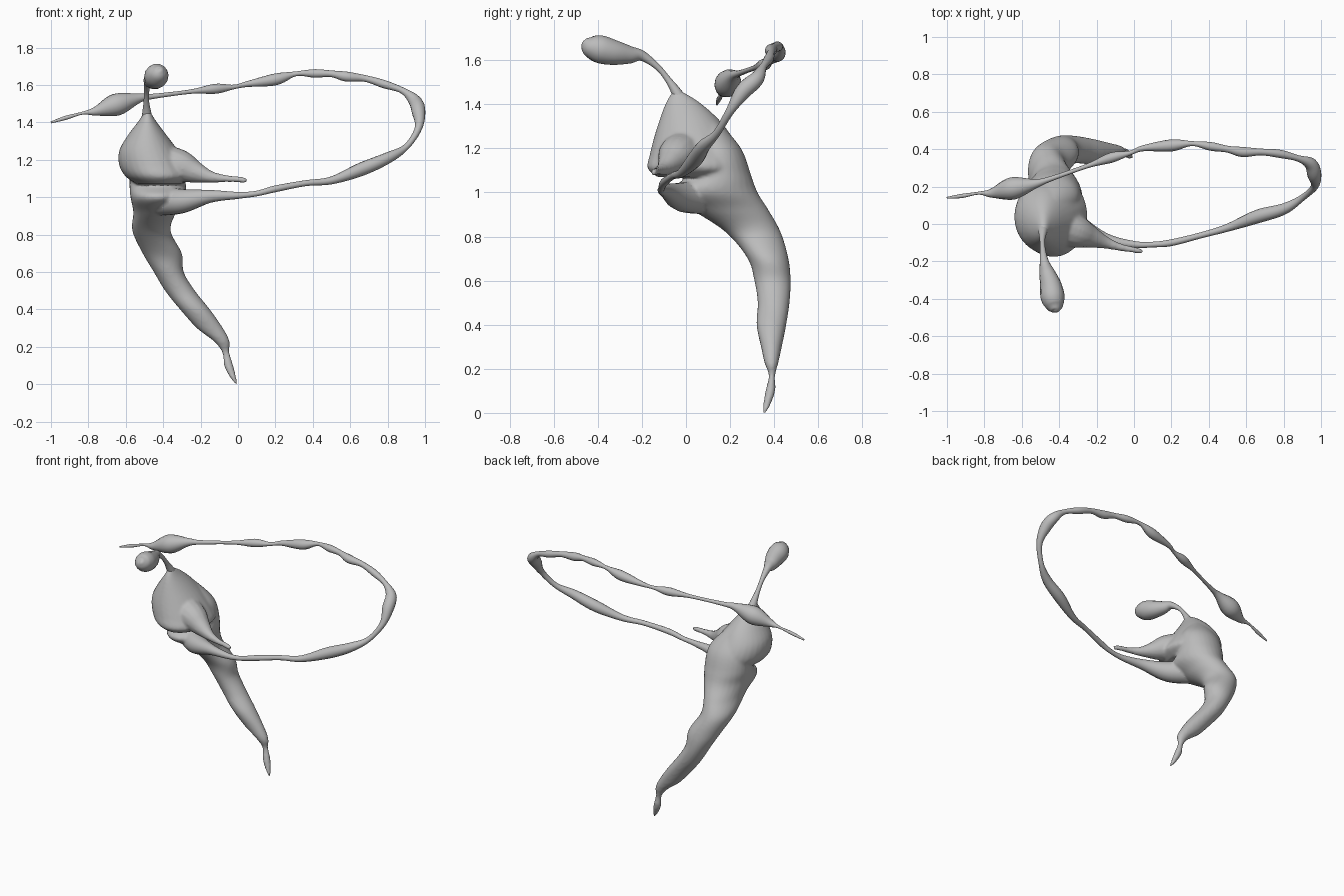
import bpy, bmesh, math
from mathutils import Vector

cube = bpy.data.objects.get("Cube")
if cube:
    bpy.data.objects.remove(cube)

grey = bpy.data.materials.new("plain grey")
grey.use_nodes = True
colour = (0.5, 0.5, 0.5, 1)
grey.diffuse_color = colour
grey.node_tree.nodes["Principled BSDF"].inputs["Base Color"].default_value = colour


def spline(rows, steps=6):
    """Smooth interpolation through rows of numbers."""
    result = []
    for i in range(len(rows) - 1):
        a, b, c, d = (rows[max(i - 1, 0)], rows[i], rows[i + 1],
                      rows[min(i + 2, len(rows) - 1)])
        for k in range(steps):
            t = k / steps
            result.append([q + t * ((r - p) + t * ((2 * p - 5 * q + 4 * r - s)
                           + t * (3 * (q - r) + s - p))) / 2
                           for p, q, r, s in zip(a, b, c, d)])
    return result + [list(rows[-1])]


def skin(bm, rings):
    """Bridge closed rings of points and cap both ends."""
    loops = [[bm.verts.new(p) for p in ring] for ring in rings]
    n = len(loops[0])
    for low, high in zip(loops, loops[1:]):
        for i in range(n):
            j = (i + 1) % n
            bm.faces.new((low[i], low[j], high[j], high[i]))
    bm.faces.new(list(reversed(loops[0])))
    bm.faces.new(loops[-1])


def tube(bm, rows, sides=14):
    """Round tube through rows of x, y, z, radius."""
    path = spline(rows)
    points = [Vector(p[:3]) for p in path]
    rings = []
    for i, p in enumerate(points):
        tangent = (points[min(i + 1, len(points) - 1)] - points[max(i - 1, 0)]).normalized()
        side = tangent.cross(Vector((0, 0, 1))).normalized()
        up = side.cross(tangent)
        radius = max(path[i][3], 0.004)
        rings.append([p + radius * (side * math.cos(a) + up * math.sin(a))
                      for a in (math.tau * k / sides for k in range(sides))])
    skin(bm, rings)


def loft(bm, rows, sides=28):
    """Stacked level ellipses from rows of z, min x, max x, min y, max y."""
    rings = []
    for z, x0, x1, y0, y1 in spline(rows):
        rings.append([Vector(((x0 + x1) / 2 + (x1 - x0) / 2 * math.cos(a),
                              (y0 + y1) / 2 + (y1 - y0) / 2 * math.sin(a), z))
                      for a in (math.tau * k / sides for k in range(sides))])
    skin(bm, rings)


def finish(bm, name):
    bmesh.ops.recalc_face_normals(bm, faces=bm.faces)
    mesh = bpy.data.meshes.new(name)
    bm.to_mesh(mesh)
    bm.free()
    mesh.materials.append(grey)
    mesh.polygons.foreach_set("use_smooth", [True] * len(mesh.polygons))
    obj = bpy.data.objects.new(name, mesh)
    bpy.context.collection.objects.link(obj)
    return obj


# Body: chest, hips tapering into one leg, and the roots of both arms
chest = [(1.46, -.5, -.47, -.06, -.02), (1.41, -.53, -.44, -.09, .06),
         (1.33, -.59, -.38, -.12, .15), (1.25, -.635, -.32, -.145, .21),
         (1.17, -.635, -.27, -.165, .25), (1.11, -.6, -.25, -.175, .26),
         (1.07, -.54, -.3, -.13, .22)]
hips_and_leg = [(1.32, -.52, -.4, .04, .15), (1.2, -.57, -.3, .03, .25),
                (1.08, -.58, -.28, .01, .295),
                (1, -.575, -.28, -.08, .325), (.92, -.56, -.33, .03, .375),
                (.82, -.565, -.36, .18, .43), (.7, -.51, -.3, .28, .465),
                (.6, -.45, -.29, .31, .475), (.5, -.39, -.23, .325, .47),
                (.4, -.31, -.15, .32, .455), (.3, -.22, -.08, .34, .435),
                (.23, -.13, -.045, .355, .42), (.17, -.085, -.045, .375, .405),
                (.1, -.075, -.025, .36, .405), (.04, -.045, -.01, .35, .385),
                (0, -.015, -.002, .35, .365)]
short_arm = [(-.42, 0, 1.18, .11), (-.31, -.04, 1.165, .09), (-.23, -.07, 1.135, .06),
             (-.15, -.1, 1.11, .033), (-.07, -.125, 1.1, .02), (.01, -.14, 1.095, .016),
             (.045, -.15, 1.09, .014)]

# Long arm sweeping round as a beaded hoop
long_arm = [(-.42, .08, .98, .08), (-.3, -.02, .98, .066), (-.15, -.085, 1.005, .035),
            (0, -.11, 1.01, .019), (.1, -.11, 1.02, .015), (.2, -.1, 1.045, .018),
            (.36, -.06, 1.075, .016), (.5, -.02, 1.09, .021), (.66, .04, 1.15, .036),
            (.8, .08, 1.21, .03), (.9, .14, 1.27, .017), (.965, .2, 1.37, .02),
            (.965, .26, 1.46, .037), (.945, .32, 1.515, .034), (.88, .35, 1.57, .017),
            (.78, .375, 1.605, .022), (.68, .385, 1.635, .018), (.58, .385, 1.645, .027),
            (.5, .4, 1.66, .018), (.41, .415, 1.662, .023), (.31, .43, 1.66, .013),
            (.2, .42, 1.63, .032), (.05, .405, 1.605, .016), (-.02, .38, 1.59, .012),
            (-.12, .355, 1.58, .027), (-.25, .31, 1.565, .012), (-.45, .24, 1.54, .014),
            (-.53, .215, 1.53, .026), (-.65, .19, 1.495, .06), (-.76, .165, 1.46, .025),
            (-.83, .165, 1.45, .008), (-.92, .15, 1.425, .011), (-1, .14, 1.4, .005)]

bm = bmesh.new()
loft(bm, chest)
loft(bm, hips_and_leg)
tube(bm, short_arm)
tube(bm, long_arm[:4])
body = finish(bm, "body")
remesh = body.modifiers.new("fuse", "REMESH")
remesh.mode = "VOXEL"
remesh.voxel_size = 0.009
remesh.use_smooth_shade = True
soften = body.modifiers.new("soften", "SMOOTH")
soften.iterations = 6

bm = bmesh.new()
tube(bm, long_arm)
finish(bm, "hoop_arm")

# Thin neck bending forward to a drop-shaped head
bm = bmesh.new()
tube(bm, [(-.485, 0, 1.36, .035), (-.487, -.035, 1.44, .026), (-.49, -.08, 1.51, .015),
          (-.488, -.13, 1.57, .014), (-.48, -.2, 1.62, .024), (-.465, -.26, 1.625, .042),
          (-.445, -.33, 1.635, .058), (-.435, -.39, 1.65, .064), (-.425, -.435, 1.665, .05),
          (-.42, -.46, 1.68, .025), (-.42, -.467, 1.685, .005)])
finish(bm, "neck_and_head")
